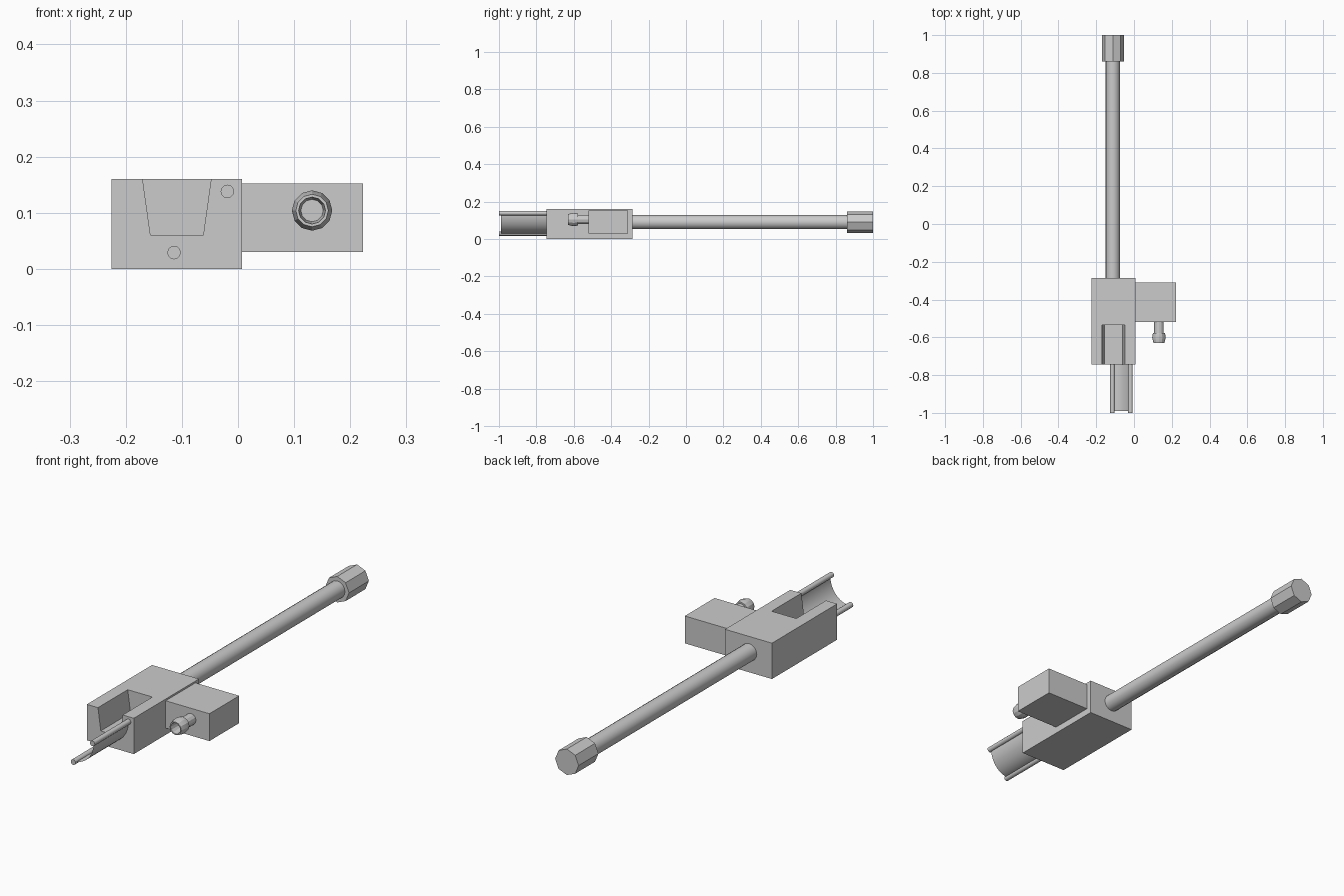
import bpy, bmesh
from math import pi, sin, cos, radians

if "Cube" in bpy.data.objects:
    bpy.data.objects.remove(bpy.data.objects["Cube"])


def finish(name, bm, smooth=None):
    bmesh.ops.recalc_face_normals(bm, faces=bm.faces)
    mesh = bpy.data.meshes.new(name)
    bm.to_mesh(mesh)
    bm.free()
    ob = bpy.data.objects.new(name, mesh)
    bpy.context.collection.objects.link(ob)
    bpy.ops.object.select_all(action='DESELECT')
    bpy.context.view_layer.objects.active = ob
    ob.select_set(True)
    if smooth:
        bpy.ops.object.shade_smooth_by_angle(angle=radians(smooth))
    return ob


def prism(name, outline, y0, y1):
    """Closed x-z outline extruded along y."""
    bm = bmesh.new()
    face = bm.faces.new([bm.verts.new((x, y0, z)) for x, z in outline])
    geom = bmesh.ops.extrude_face_region(bm, geom=[face])["geom"]
    verts = [g for g in geom if isinstance(g, bmesh.types.BMVert)]
    bmesh.ops.translate(bm, verts=verts, vec=(0, y1 - y0, 0))
    return finish(name, bm)


def rect(x0, x1, z0, z1):
    return [(x0, z0), (x1, z0), (x1, z1), (x0, z1)]


def lathe(name, cx, cz, profile, sides, smooth=None):
    """Capped turned part along y; profile is a list of (radius, y)."""
    bm = bmesh.new()
    rings = [[bm.verts.new((cx + r * sin(2 * pi * i / sides), y,
                            cz + r * cos(2 * pi * i / sides)))
              for i in range(sides)] for r, y in profile]
    for a, b in zip(rings, rings[1:]):
        for i in range(sides):
            j = (i + 1) % sides
            bm.faces.new((a[i], a[j], b[j], b[i]))
    bm.faces.new(rings[0])
    bm.faces.new(rings[-1])
    return finish(name, bm, smooth)


# Main block with a tapered notch open to the front and top
body = prism("main_block", rect(-0.225, 0.007, 0, 0.16), -0.745, -0.285)
cutter = prism("notch_cutter", [(-0.156, 0.06), (-0.062, 0.06),
                                (-0.0452, 0.18), (-0.1728, 0.18)], -0.80, -0.535)
cutter.hide_render = True
cut = body.modifiers.new("notch", 'BOOLEAN')
cut.operation = 'DIFFERENCE'
cut.solver = 'EXACT'
cut.object = cutter
bpy.context.view_layer.objects.active = body
bpy.ops.object.modifier_apply(modifier="notch")
bpy.data.objects.remove(cutter)

# Side block
prism("side_block", rect(0.007, 0.223, 0.03, 0.152), -0.52, -0.31)

# Long tube and octagonal end cap
lathe("long_tube", -0.112, 0.09, [(0.038, -0.29), (0.038, 0.87)], 16, 40)
lathe("end_cap", -0.112, 0.09, [(0.058, 0.86), (0.058, 1.0)], 8)

# Hollow barbed nozzle on the side block
lathe("nozzle", 0.132, 0.104,
      [(0.025, -0.515), (0.025, -0.577), (0.032, -0.577), (0.036, -0.602),
       (0.029, -0.63), (0.024, -0.63), (0.02, -0.58)], 12, 25)

# Two rails joined by a thin curved chute
for name, x, z in (("upper_rail", -0.019, 0.138), ("lower_rail", -0.114, 0.029)):
    lathe(name, x, z, [(0.012, -1.0), (0.012, -0.74)], 12, 40)
bm = bmesh.new()
steps = 10
edge = []
for k in range(steps + 1):
    a = k * pi / 2 / steps
    x, z = -0.114 + 0.095 * sin(a), 0.138 - 0.109 * cos(a)
    edge.append([bm.verts.new((x, y, z)) for y in (-0.99, -0.74)])
for p, q in zip(edge, edge[1:]):
    bm.faces.new((p[0], q[0], q[1], p[1]))
finish("curved_chute", bm, 40)
